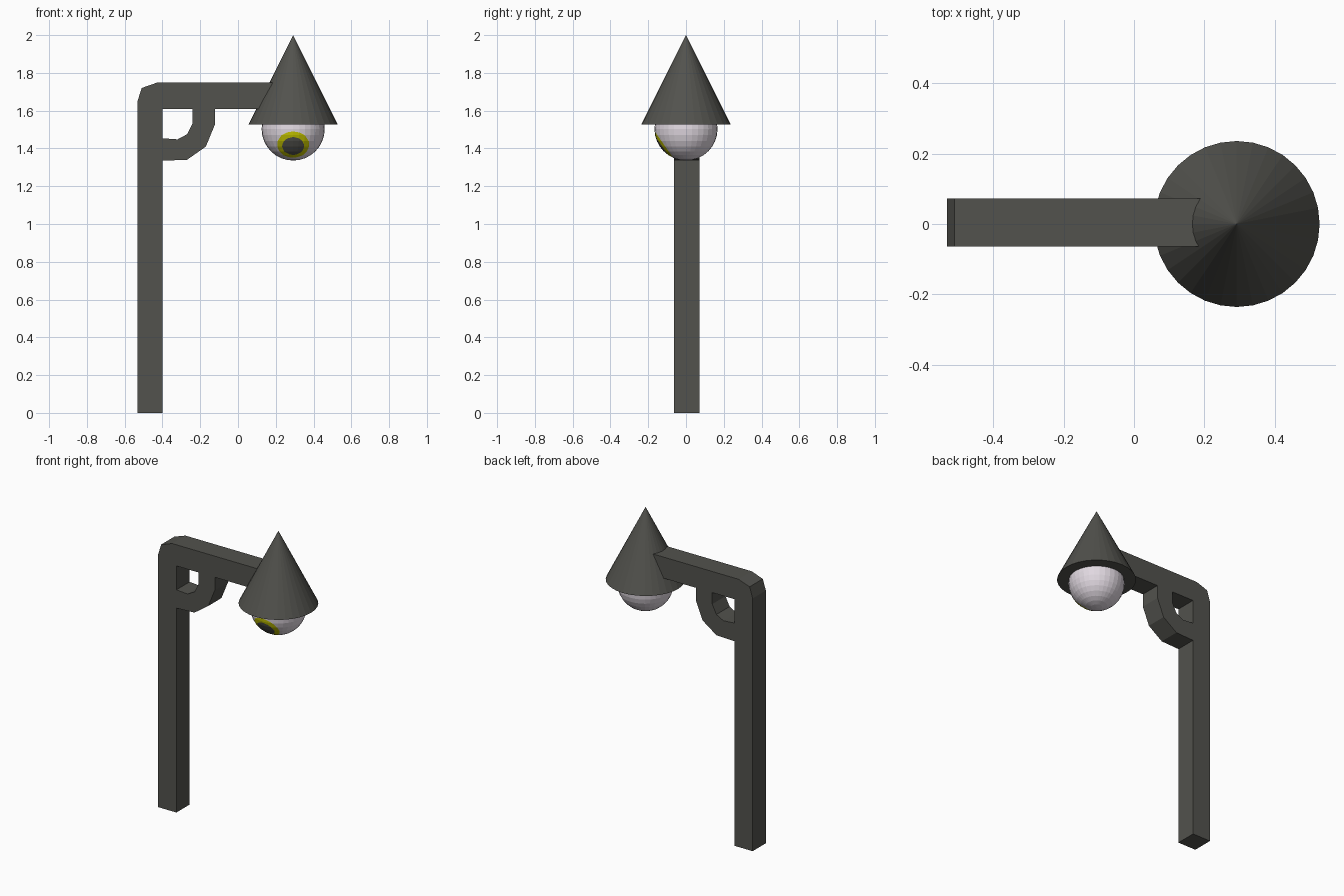
import bpy, bmesh, math
from mathutils import Vector

if "Cube" in bpy.data.objects:
    bpy.data.objects.remove(bpy.data.objects["Cube"])


def material(name, rgb):
    m = bpy.data.materials.new(name)
    m.diffuse_color = (*rgb, 1)
    m.use_nodes = True
    m.node_tree.nodes["Principled BSDF"].inputs["Base Color"].default_value = m.diffuse_color
    return m


GREY = material("dark grey", (0.085, 0.085, 0.075))
WHITE = material("pale white", (0.75, 0.69, 0.75))
YELLOW = material("yellow", (0.56, 0.56, 0.0))


def finish(name, bm, mats):
    bmesh.ops.recalc_face_normals(bm, faces=bm.faces)
    me = bpy.data.meshes.new(name)
    bm.to_mesh(me)
    bm.free()
    for m in mats:
        me.materials.append(m)
    ob = bpy.data.objects.new(name, me)
    bpy.context.collection.objects.link(ob)
    return ob


def extrude_profile(name, pts, y0, y1):
    """Extrude an (x, z) outline along y."""
    bm = bmesh.new()
    face = bm.faces.new([bm.verts.new((x, y0, z)) for x, z in pts])
    ext = bmesh.ops.extrude_face_region(bm, geom=[face])["geom"]
    verts = [v for v in ext if isinstance(v, bmesh.types.BMVert)]
    bmesh.ops.translate(bm, vec=(0, y1 - y0, 0), verts=verts)
    return finish(name, bm, [GREY])


Y0, Y1 = -0.064, 0.072

# Post and arm in one bent bar with a chamfered corner
extrude_profile("post_and_arm", [
    (-0.532, 0), (-0.40, 0), (-0.40, 1.61), (0.25, 1.61), (0.25, 1.748),
    (-0.43, 1.748), (-0.51, 1.72), (-0.532, 1.65)], Y0, Y1)

# Curved brace under the arm
extrude_profile("curved_brace", [
    (-0.40, 1.335), (-0.27, 1.34), (-0.17, 1.41), (-0.123, 1.525),
    (-0.123, 1.61), (-0.24, 1.61), (-0.24, 1.535), (-0.27, 1.475),
    (-0.32, 1.448), (-0.40, 1.454)], Y0, Y1)

# Conical lamp shade
bm = bmesh.new()
bmesh.ops.create_cone(bm, cap_ends=True, segments=32, radius1=0.236,
                      radius2=0, depth=0.472)
bmesh.ops.translate(bm, vec=(0.292, 0, 1.528 + 0.236), verts=bm.verts)
finish("lamp_shade", bm, [GREY])

# Globe with an eye cut into its surface, looking forward and down
R = 0.167
bm = bmesh.new()
bmesh.ops.create_uvsphere(bm, u_segments=32, v_segments=16, radius=R)
tilt = math.radians(35)
look = Vector((0, -math.cos(tilt), -math.sin(tilt)))
iris, pupil = (R * math.cos(math.radians(a)) for a in (31, 21))
for d in (iris, pupil):
    bmesh.ops.bisect_plane(bm, geom=bm.verts[:] + bm.edges[:] + bm.faces[:],
                           dist=1e-5, plane_co=look * d, plane_no=look)
for f in bm.faces:
    d = f.calc_center_median().dot(look)
    f.material_index = 2 if d > pupil else 1 if d > iris else 0
bmesh.ops.translate(bm, vec=(0.292, 0, 1.503), verts=bm.verts)
finish("globe_eye", bm, [WHITE, YELLOW, GREY])
